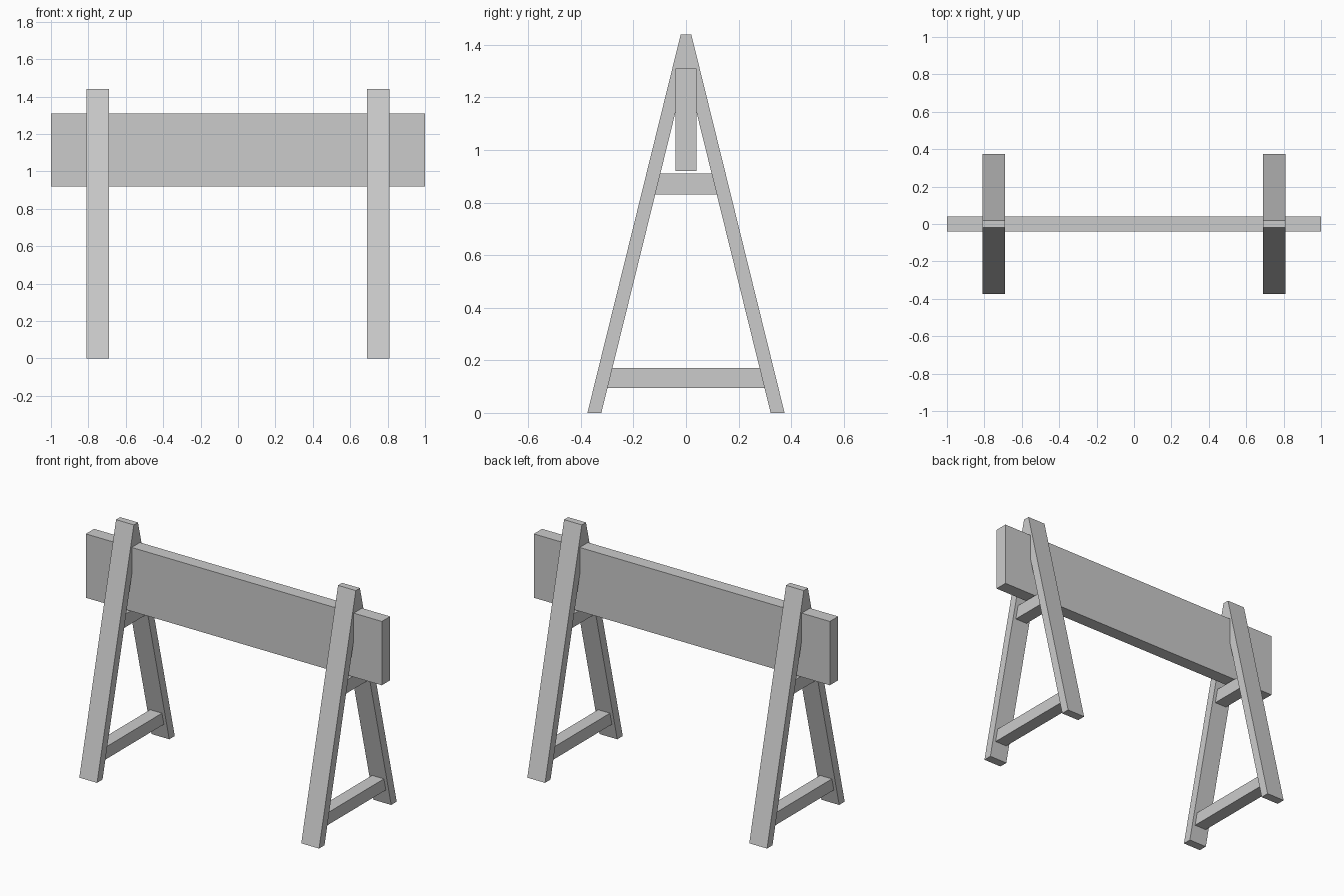
import bpy, bmesh

if "Cube" in bpy.data.objects:
    bpy.data.objects.remove(bpy.data.objects["Cube"])


def prism(name, profile, x0, x1):
    """Extrude a (y, z) outline along x."""
    bm = bmesh.new()
    face = bm.faces.new([bm.verts.new((x0, y, z)) for y, z in profile])
    ext = bmesh.ops.extrude_face_region(bm, geom=[face])
    verts = [v for v in ext["geom"] if isinstance(v, bmesh.types.BMVert)]
    bmesh.ops.translate(bm, verts=verts, vec=(x1 - x0, 0, 0))
    bmesh.ops.recalc_face_normals(bm, faces=bm.faces)
    mesh = bpy.data.meshes.new(name)
    bm.to_mesh(mesh)
    bm.free()
    obj = bpy.data.objects.new(name, mesh)
    bpy.context.collection.objects.link(obj)
    return obj


FOOT, TOP_Y, TOP_Z, INNER = 0.375, 0.02, 1.44, 0.322
SLOPE = (FOOT - TOP_Y) / TOP_Z


def inner_y(z):
    return INNER - SLOPE * z


# Long plank resting between the frames
prism("plank", [(-0.04, 0.92), (0.04, 0.92), (0.04, 1.31), (-0.04, 1.31)], -1, 1)

for side, cx in (("left", -0.75), ("right", 0.75)):
    # A-shaped pair of legs meeting at the top
    frame = [(-FOOT, 0), (-INNER, 0), (0, INNER / SLOPE), (INNER, 0),
             (FOOT, 0), (TOP_Y, TOP_Z), (-TOP_Y, TOP_Z)]
    prism(side + "_legs", frame, cx - 0.06, cx + 0.06)
    # Crossbars fitted between the legs
    for label, z0, z1 in (("upper", 0.83, 0.91), ("lower", 0.095, 0.17)):
        a, b = inner_y(z0), inner_y(z1)
        prism(f"{side}_{label}_crossbar",
              [(-a, z0), (a, z0), (b, z1), (-b, z1)], cx - 0.04, cx + 0.04)
